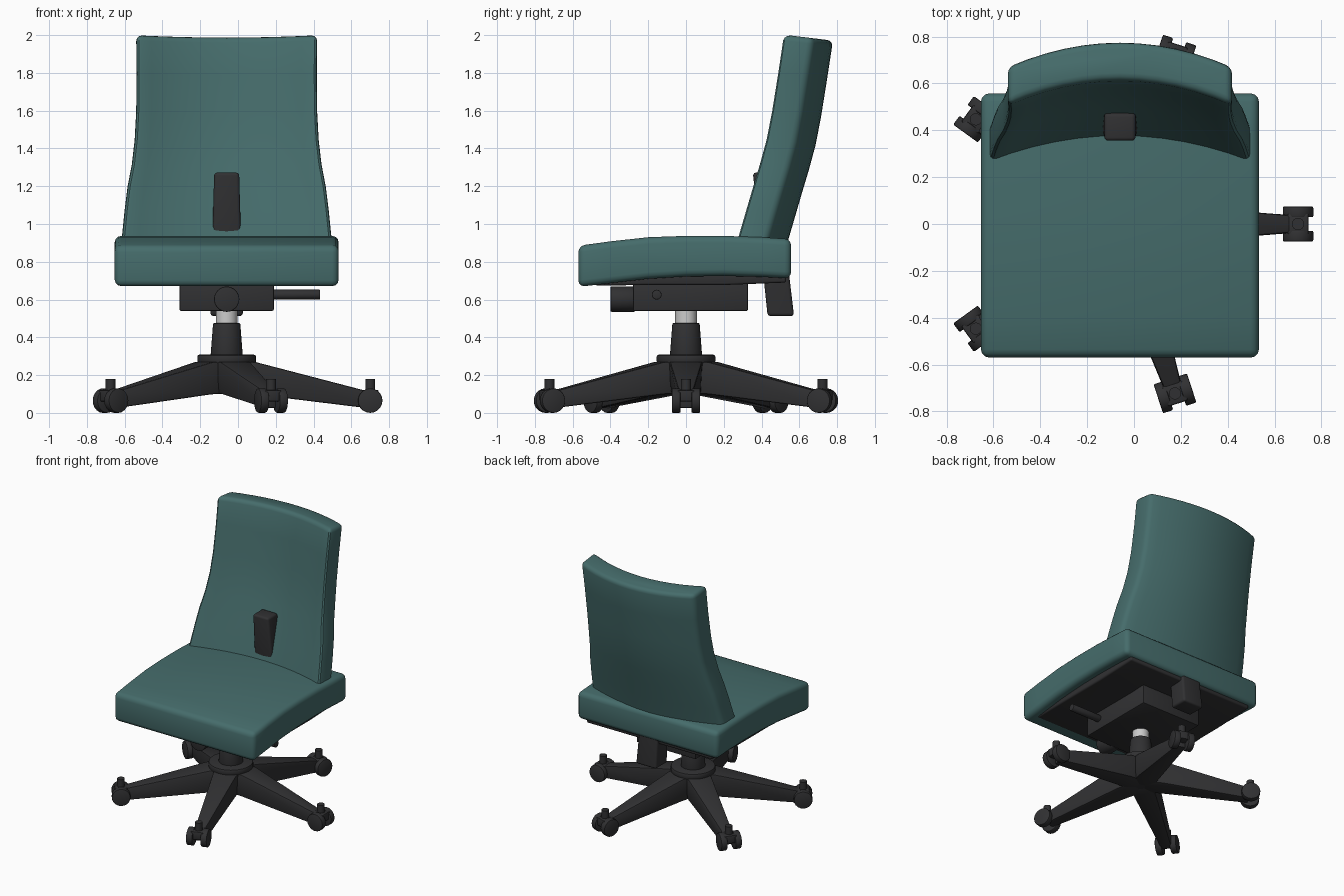
import bpy, bmesh, math
from mathutils import Matrix, Vector

if "Cube" in bpy.data.objects:
    bpy.data.objects.remove(bpy.data.objects["Cube"])

CX = -0.06          # the column axis sits slightly left of centre


def material(name, rgb):
    m = bpy.data.materials.new(name)
    m.diffuse_color = (*rgb, 1)
    m.use_nodes = True
    m.node_tree.nodes["Principled BSDF"].inputs["Base Color"].default_value = m.diffuse_color
    return m


TEAL = material("teal_fabric", (0.06, 0.15, 0.147))
DARK = material("dark_plastic", (0.03, 0.03, 0.032))
STEEL = material("light_steel", (0.6, 0.6, 0.6))


def finish(name, bm, mat, bevel=0, segments=3):
    bmesh.ops.recalc_face_normals(bm, faces=bm.faces)
    if bevel:
        sharp = [e for e in bm.edges if e.calc_face_angle(0) > math.radians(32)]
        bmesh.ops.bevel(bm, geom=sharp, offset=bevel, segments=segments,
                        profile=0.5, affect='EDGES', clamp_overlap=True)
    me = bpy.data.meshes.new(name)
    bm.to_mesh(me)
    bm.free()
    me.materials.append(mat)
    ob = bpy.data.objects.new(name, me)
    bpy.context.collection.objects.link(ob)
    return ob


def loft(name, rings, mat, bevel=0, segments=3, matrix=Matrix()):
    """Skin a list of equal-length rings and cap both ends."""
    bm = bmesh.new()
    vs = [[bm.verts.new(matrix @ Vector(p)) for p in r] for r in rings]
    n = len(vs[0])
    for a, b in zip(vs, vs[1:]):
        for i in range(n):
            j = (i + 1) % n
            bm.faces.new((a[i], a[j], b[j], b[i]))
    bm.faces.new(vs[0])
    bm.faces.new(vs[-1])
    return finish(name, bm, mat, bevel, segments)


def box(name, x, y, z, mat, bevel=0, matrix=Matrix()):
    rings = [[(x[0], y[0], h), (x[1], y[0], h), (x[1], y[1], h), (x[0], y[1], h)] for h in z]
    return loft(name, rings, mat, bevel, 2, matrix)


def lathe(name, profile, mat, matrix, sides=32, bevel=0):
    """Stack of circles (radius, height) around the local z axis."""
    rings = [[(r * math.cos(2 * math.pi * i / sides), r * math.sin(2 * math.pi * i / sides), h)
              for i in range(sides)] for r, h in profile]
    return loft(name, rings, mat, bevel, 2, matrix)


def extrude_x(name, profile, hw, mat, bevel):
    return loft(name, [[(CX + s * hw, y, z) for y, z in profile] for s in (-1, 1)], mat, bevel)


# Seat cushion and the shell beneath it
top = [(-0.57, 0.885), (-0.4, 0.908), (-0.2, 0.93), (0, 0.937), (0.2, 0.937), (0.4, 0.93), (0.557, 0.92)]
bottom = [(0.557, 0.712), (0.4, 0.72), (0.2, 0.725), (0, 0.722), (-0.2, 0.71), (-0.4, 0.687), (-0.57, 0.667)]
extrude_x("seat", top + bottom, 0.593, TEAL, 0.035)
extrude_x("seat_shell", [(-0.48, 0.74), (0.53, 0.74), (0.53, 0.69), (0.2, 0.677), (-0.2, 0.677), (-0.48, 0.674)],
          0.53, DARK, 0.012)

# Backrest: curved rows of (height, front y at the sides, half width)
rows = [(0.86, 0.25, 0.567), (0.95, 0.274, 0.553), (1.08, 0.312, 0.54), (1.2, 0.347, 0.525),
        (1.32, 0.383, 0.502), (1.45, 0.418, 0.487), (1.6, 0.447, 0.479), (1.8, 0.479, 0.477), (2.003, 0.51, 0.479)]
STEPS = 12
rings = []
for z, yf, hw in rows:
    ring = []
    for thick, order in ((0, range(STEPS + 1)), (0.163, range(STEPS, -1, -1))):
        for i in order:
            t = -1 + 2 * i / STEPS
            dy = 0.105 * (1 - t * t) + thick
            ring.append((CX + t * hw, yf + dy, z - 0.12 * dy))
    rings.append(ring)
loft("backrest", rings, TEAL, 0.03)

# Support bar leaning forward through the seat and backrest
bar = []
for z, y0, y1, hw in ((0.513, 0.432, 0.572, 0.086), (0.95, 0.387, 0.52, 0.075), (1.272, 0.354, 0.472, 0.066)):
    bar.append([(CX - hw, y0, z), (CX + hw, y0, z), (CX + hw, y1, z), (CX - hw, y1, z)])
loft("backrest_bar", bar, DARK, 0.016)

# Tilt mechanism with tension knob and lever
box("mechanism", (CX - 0.25, CX + 0.25), (-0.28, 0.328), (0.54, 0.69), DARK, 0.008)
lathe("tension_knob", [(0.067, 0), (0.067, 0.13)], DARK,
      Matrix.Translation((CX, -0.27, 0.602)) @ Matrix.Rotation(math.pi / 2, 4, 'X'), bevel=0.006)
lathe("height_lever", [(0.026, 0), (0.026, 0.26)], DARK,
      Matrix.Translation((0.175, -0.155, 0.626)) @ Matrix.Rotation(math.pi / 2, 4, 'Y'), 16, 0.004)

# Gas column and hub
axis = Matrix.Translation((CX, 0, 0))
lathe("gas_lift", [(0.057, 0.4), (0.057, 0.56)], STEEL, axis)
lathe("column_sleeve", [(0.087, 0.28), (0.072, 0.475)], DARK, axis, bevel=0.005)
lathe("hub_flange", [(0.155, 0.262), (0.155, 0.308)], DARK, axis, bevel=0.01)
lathe("hub", [(0.1, 0.105), (0.13, 0.28)], DARK, axis)

# Five arms, each ending in a twin-wheel caster
for k in range(5):
    turn = axis @ Matrix.Rotation(k * math.tau / 5, 4, 'Z')
    arm = []
    for r, bw, tw, z0, z1 in ((0.02, 0.08, 0.1, 0.105, 0.275), (0.15, 0.076, 0.085, 0.098, 0.27),
                              (0.745, 0.038, 0.036, 0.025, 0.115)):
        arm.append([(r, -bw, z0), (r, bw, z0), (r, tw, z1), (r, -tw, z1)])
    loft(f"base_arm_{k}", arm, DARK, 0.01, 2, turn)
    at = turn @ Matrix.Translation((0.76, 0, 0))
    lathe(f"caster_stem_{k}", [(0.026, 0.06), (0.026, 0.18)], DARK, at, 16)
    box(f"caster_body_{k}", (-0.045, 0.045), (-0.045, 0.045), (0.06, 0.122), DARK, 0.008, at)
    for side in (-1, 1):
        lathe(f"caster_wheel_{k}_{'left' if side < 0 else 'right'}", [(0.065, -0.023), (0.065, 0.023)], DARK,
              at @ Matrix.Translation((0, side * 0.052, 0.065)) @ Matrix.Rotation(math.pi / 2, 4, 'X'), 20, 0.006)

# Smooth shading with sharp edges kept
for ob in bpy.context.collection.objects:
    ob.select_set(True)
    bpy.context.view_layer.objects.active = ob
bpy.ops.object.shade_smooth_by_angle(angle=math.radians(35))
